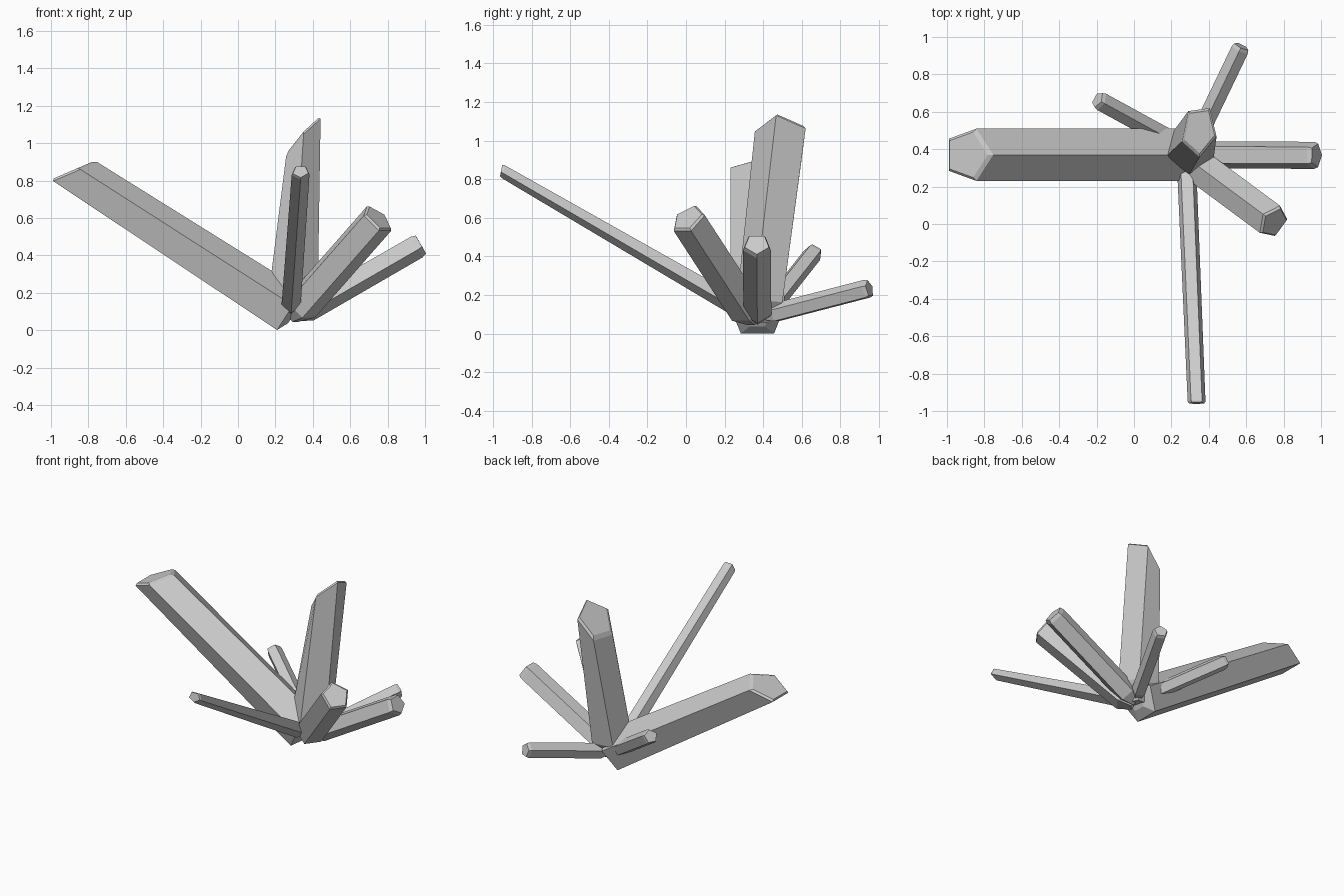
import bpy, bmesh, math
from mathutils import Vector

if "Cube" in bpy.data.objects:
    bpy.data.objects.remove(bpy.data.objects["Cube"])


def crystal(name, base, tip, r_base, r_tip, spin=0, cap=None, ref=(0, 0, 1), nub=0.07, bevel=0.012):
    """Five-sided shard: narrowed root, straight sides, slanted cap with a small chamfer.
    Radii are (sideways, upward)."""
    base, tip = Vector(base), Vector(tip)
    d = (tip - base).normalized()
    side = d.cross(Vector(ref)).normalized()
    up = side.cross(d)
    n = Vector(cap).normalized() if cap else d

    def ring(centre, r, k=1.0):
        pts = []
        for i in range(5):
            a = math.radians(spin + 72 * i)
            pts.append(centre + side * (math.sin(a) * r[0] * k) + up * (math.cos(a) * r[1] * k))
        return pts

    def slant(pts, through):
        return [p + d * ((through - p).dot(n) / d.dot(n)) for p in pts]

    rings = [ring(base - d * nub, r_base, 0.45),
             ring(base, r_base),
             slant(ring(tip, r_tip), tip - n * bevel),
             slant(ring(tip, r_tip, 0.87), tip)]

    bm = bmesh.new()
    vs = [[bm.verts.new(p) for p in pts] for pts in rings]
    for lo, hi in zip(vs, vs[1:]):
        for i in range(5):
            j = (i + 1) % 5
            bm.faces.new((lo[i], lo[j], hi[j], hi[i]))
    bm.faces.new(vs[0][::-1])
    bm.faces.new(vs[-1])
    bmesh.ops.recalc_face_normals(bm, faces=bm.faces)
    mesh = bpy.data.meshes.new(name)
    bm.to_mesh(mesh)
    bm.free()
    obj = bpy.data.objects.new(name, mesh)
    bpy.context.collection.objects.link(obj)
    return obj


# Large shard leaning left
crystal("left_large_crystal", (0.27, 0.37, 0.096), (-0.895, 0.37, 0.85),
        (0.147, 0.14), (0.147, 0.118), cap=(-0.43, 0, 1), nub=0.03)

# Tall upright shard with a steep cap
crystal("upright_crystal", (0.295, 0.395, 0.18), (0.35, 0.5, 1.04),
        (0.138, 0.13), (0.09, 0.143), cap=(-1.12, 0.17, 1), ref=(0, -1, 0), nub=0.12)

# Stout shard to the front right
crystal("front_right_crystal", (0.335, 0.315, 0.125), (0.75, 0.008, 0.598),
        (0.095, 0.098), (0.095, 0.098), nub=0.08)

# Shard to the right, flat side up
crystal("right_crystal", (0.37, 0.37, 0.115), (0.975, 0.367, 0.463),
        (0.076, 0.072), (0.076, 0.07), spin=180, nub=0.08, bevel=0.025)

# Long thin shard reaching forward
crystal("front_long_crystal", (0.283, 0.27, 0.14), (0.335, -0.957, 0.848),
        (0.054, 0.055), (0.05, 0.036), spin=180, cap=(0, -1, 0.2))

# Low shard to the back right
crystal("back_right_crystal", (0.34, 0.46, 0.105), (0.575, 0.95, 0.232),
        (0.05, 0.052), (0.05, 0.052), bevel=0.02)

# Small shard to the back left
crystal("back_left_crystal", (0.18, 0.46, 0.165), (-0.195, 0.665, 0.425),
        (0.052, 0.05), (0.052, 0.05), nub=0.1, bevel=0.02)
